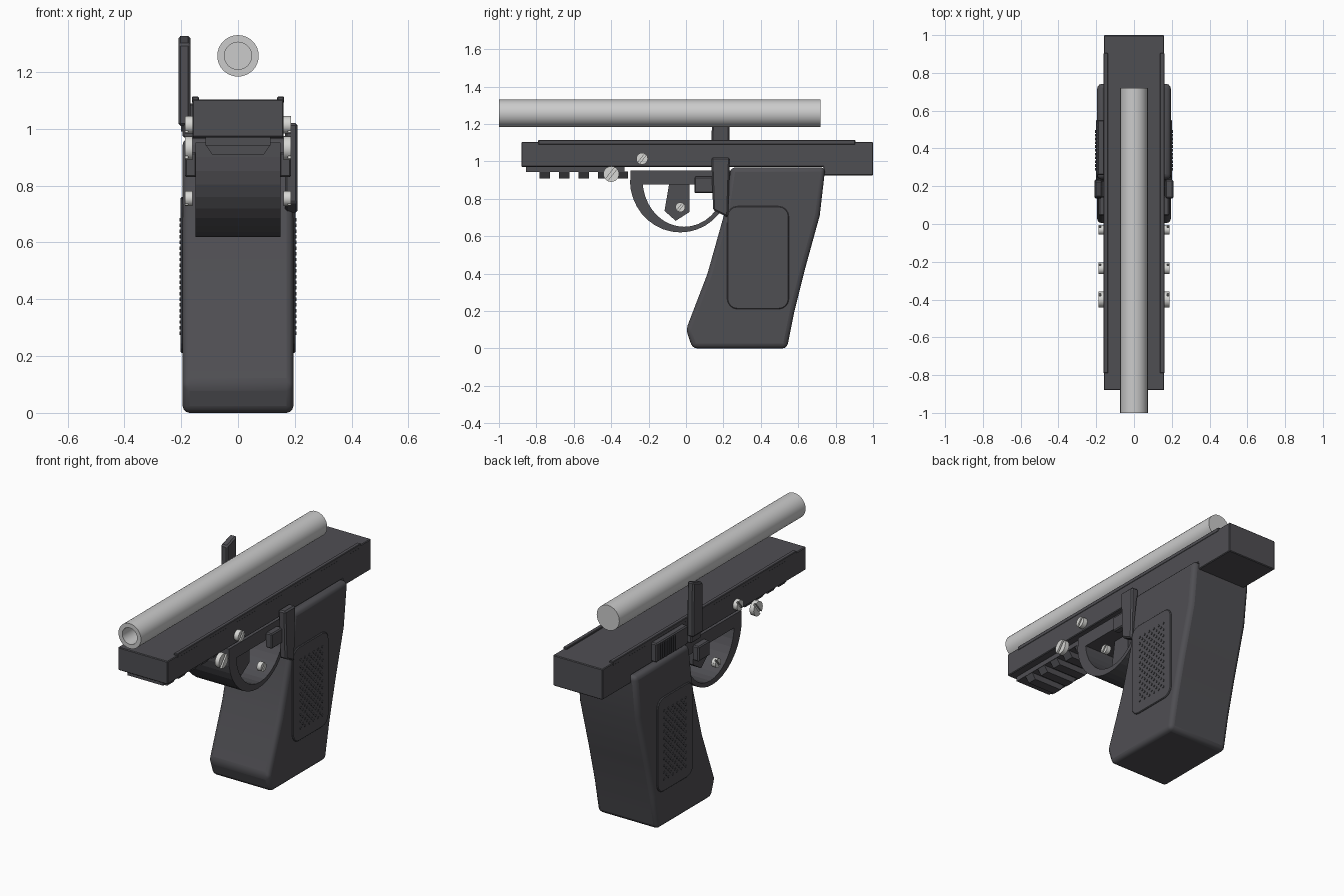
import bpy, bmesh, math
from mathutils import Matrix

if "Cube" in bpy.data.objects:
    bpy.data.objects.remove(bpy.data.objects["Cube"])


def material(name, rgb):
    m = bpy.data.materials.new(name)
    m.diffuse_color = (*rgb, 1)
    m.use_nodes = True
    m.node_tree.nodes["Principled BSDF"].inputs["Base Color"].default_value = m.diffuse_color
    return m


DARK = material("charcoal polymer", (0.078, 0.077, 0.086))
STEEL = material("brushed steel", (0.60, 0.60, 0.60))
BRIGHT = material("bright screw steel", (0.68, 0.68, 0.66))


def finish(bm, name, mat, bevel=0, segments=1, smooth=False):
    bmesh.ops.recalc_face_normals(bm, faces=bm.faces)
    me = bpy.data.meshes.new(name)
    bm.to_mesh(me)
    bm.free()
    ob = bpy.data.objects.new(name, me)
    bpy.context.collection.objects.link(ob)
    me.materials.append(mat)
    if bevel:
        mod = ob.modifiers.new("edge softening", 'BEVEL')
        mod.width, mod.segments = bevel, segments
        mod.limit_method, mod.angle_limit = 'ANGLE', math.radians(35)
    if smooth:
        bpy.ops.object.select_all(action='DESELECT')
        ob.select_set(True)
        bpy.context.view_layer.objects.active = ob
        bpy.ops.object.shade_smooth_by_angle(angle=math.radians(30))
    return ob


def add_prism(bm, outline, x0, x1):
    """Extrude a (y, z) outline from x0 to x1."""
    face = bm.faces.new([bm.verts.new((x0, y, z)) for y, z in outline])
    new = bmesh.ops.extrude_face_region(bm, geom=[face])["geom"]
    verts = [v for v in new if isinstance(v, bmesh.types.BMVert)]
    bmesh.ops.translate(bm, verts=verts, vec=(x1 - x0, 0, 0))


def prism(name, outline, x0, x1, mat=DARK, **kw):
    bm = bmesh.new()
    add_prism(bm, outline, x0, x1)
    return finish(bm, name, mat, **kw)


def rect(y0, y1, z0, z1):
    return [(y0, z0), (y1, z0), (y1, z1), (y0, z1)]


def rounded(y0, y1, z0, z1, r, n=5):
    pts = []
    for k, (cy, cz) in enumerate([(y1 - r, z1 - r), (y0 + r, z1 - r),
                                  (y0 + r, z0 + r), (y1 - r, z0 + r)]):
        for i in range(n):
            a = math.pi / 2 * (k + i / (n - 1))
            pts.append((cy + r * math.cos(a), cz + r * math.sin(a)))
    return pts


# Receiver with a deeper rear block, and low ridges along its top edges
prism("receiver", [(-0.88, 0.97), (0.735, 0.97), (0.735, 0.925), (1.0, 0.925),
                   (1.0, 1.104), (-0.88, 1.104)], -0.16, 0.16, bevel=0.004)
for side, s in (("right", 1), ("left", -1)):
    prism(f"{side}_top_ridge", rect(-0.79, 0.905, 1.09, 1.114),
          s * 0.138, s * 0.162, bevel=0.003)

# Accessory rail under the muzzle end: flat strip with hanging teeth
prism("accessory_rail", rect(-0.855, -0.33, 0.942, 0.975), -0.115, 0.115)
bm = bmesh.new()
for i in range(5):
    y = -0.755 + 0.104 * i
    bm_verts = [(-0.115, 0.945), (-0.09, 0.908), (0.09, 0.908), (0.115, 0.945)]
    face = bm.faces.new([bm.verts.new((x, y - 0.028, z)) for x, z in bm_verts])
    new = bmesh.ops.extrude_face_region(bm, geom=[face])["geom"]
    bmesh.ops.translate(bm, vec=(0, 0.056, 0),
                        verts=[v for v in new if isinstance(v, bmesh.types.BMVert)])
finish(bm, "rail_teeth", DARK)

# Trigger guard: top bar and curved bow
prism("trigger_guard_bar", rect(-0.297, 0.24, 0.875, 0.952), -0.15, 0.15)
angles = [math.pi * (1 + i / 18) for i in range(19)]
outer = [(-0.03 + 0.27 * math.cos(a), 0.90 + 0.28 * math.sin(a)) for a in angles]
inner = [(-0.01 + 0.222 * math.cos(a), 0.90 + 0.25 * math.sin(a)) for a in angles]
prism("trigger_guard_bow", outer + inner[::-1], -0.15, 0.15)

# Trigger
prism("trigger", [(-0.09, 0.88), (0.02, 0.88), (0.02, 0.73), (-0.055, 0.682),
                  (-0.115, 0.735)], -0.06, 0.06)

# Grip
prism("grip", [(0.035, 0), (0.54, 0), (0.58, 0.2), (0.635, 0.42), (0.715, 0.71),
               (0.745, 0.968), (0.24, 0.968), (0.205, 0.72), (0.115, 0.40),
               (0.0, 0.10)], -0.195, 0.195, bevel=0.025, segments=3, smooth=True)

for side, s in (("right", 1), ("left", -1)):
    # Grip panel with staggered dots
    prism(f"{side}_grip_panel", rounded(0.22, 0.55, 0.21, 0.76, 0.055),
          s * 0.185, s * 0.202, bevel=0.004)
    bm = bmesh.new()
    for row in range(21):
        odd = row % 2
        for col in range(6 - odd):
            cy, cz = 0.29 + 0.04 * col + 0.02 * odd, 0.28 + 0.02 * row
            dot = [(cy + 0.007 * math.cos(a * math.pi / 3),
                    cz + 0.007 * math.sin(a * math.pi / 3)) for a in range(6)]
            add_prism(bm, dot, s * 0.198, s * 0.206)
    finish(bm, f"{side}_grip_dots", DARK)

    # Small stop block above the guard
    prism(f"{side}_stop_block", rect(0.045, 0.15, 0.83, 0.918),
          s * 0.145, s * 0.187, bevel=0.006)

    # Slotted screws: backing disc plus two half discs either side of the slot
    for label, y, z, r in (("front", -0.40, 0.932, 0.042),
                           ("middle", -0.235, 1.014, 0.031),
                           ("trigger", -0.03, 0.755, 0.026)):
        bm = bmesh.new()
        ring = [(y + r * math.cos(a * math.pi / 12),
                 z + r * math.sin(a * math.pi / 12)) for a in range(24)]
        add_prism(bm, ring, s * 0.16, s * 0.176)
        for half in (0, math.pi):
            arc = [half + 0.18 + (math.pi - 0.36) * i / 11 for i in range(12)]
            add_prism(bm, [(y + r * math.cos(a + 0.9), z + r * math.sin(a + 0.9))
                           for a in arc], s * 0.175, s * 0.187)
        finish(bm, f"{side}_{label}_screw", BRIGHT, smooth=True)

# Right lever points down, left lever points up
prism("right_lever", [(0.135, 1.02), (0.235, 1.02), (0.225, 0.70), (0.145, 0.74)],
      0.165, 0.21, bevel=0.008)
prism("left_lever", [(0.135, 1.01), (0.235, 1.01), (0.23, 1.33), (0.14, 1.30)],
      -0.168, -0.21, bevel=0.008)
prism("left_lever_foot", rect(0.14, 0.23, 0.97, 1.04), -0.15, -0.195, bevel=0.005)

# Left catch button with ribs
prism("left_catch", rect(0.26, 0.55, 0.98, 1.09), -0.155, -0.195, bevel=0.006)
bm = bmesh.new()
for i in range(8):
    y = 0.38 + 0.02 * i
    add_prism(bm, rect(y, y + 0.009, 0.99, 1.08), -0.19, -0.201)
finish(bm, "left_catch_ribs", DARK)

# Barrel: revolved tube with an open muzzle and closed rear
bm = bmesh.new()
profile = [(0, 0.72), (0.073, 0.72), (0.073, -1.0), (0.048, -1.0),
           (0.048, 0.6), (0, 0.6)]
verts = [bm.verts.new((r, y, 0)) for r, y in profile]
edges = [bm.edges.new(pair) for pair in zip(verts, verts[1:])]
bmesh.ops.spin(bm, geom=verts + edges, cent=(0, 0, 0), axis=(0, 1, 0),
               angle=math.tau, steps=32)
bmesh.ops.remove_doubles(bm, verts=bm.verts, dist=0.0005)
bmesh.ops.transform(bm, matrix=Matrix.Translation((0, 0, 1.257)), verts=bm.verts)
finish(bm, "barrel", STEEL, smooth=True)
